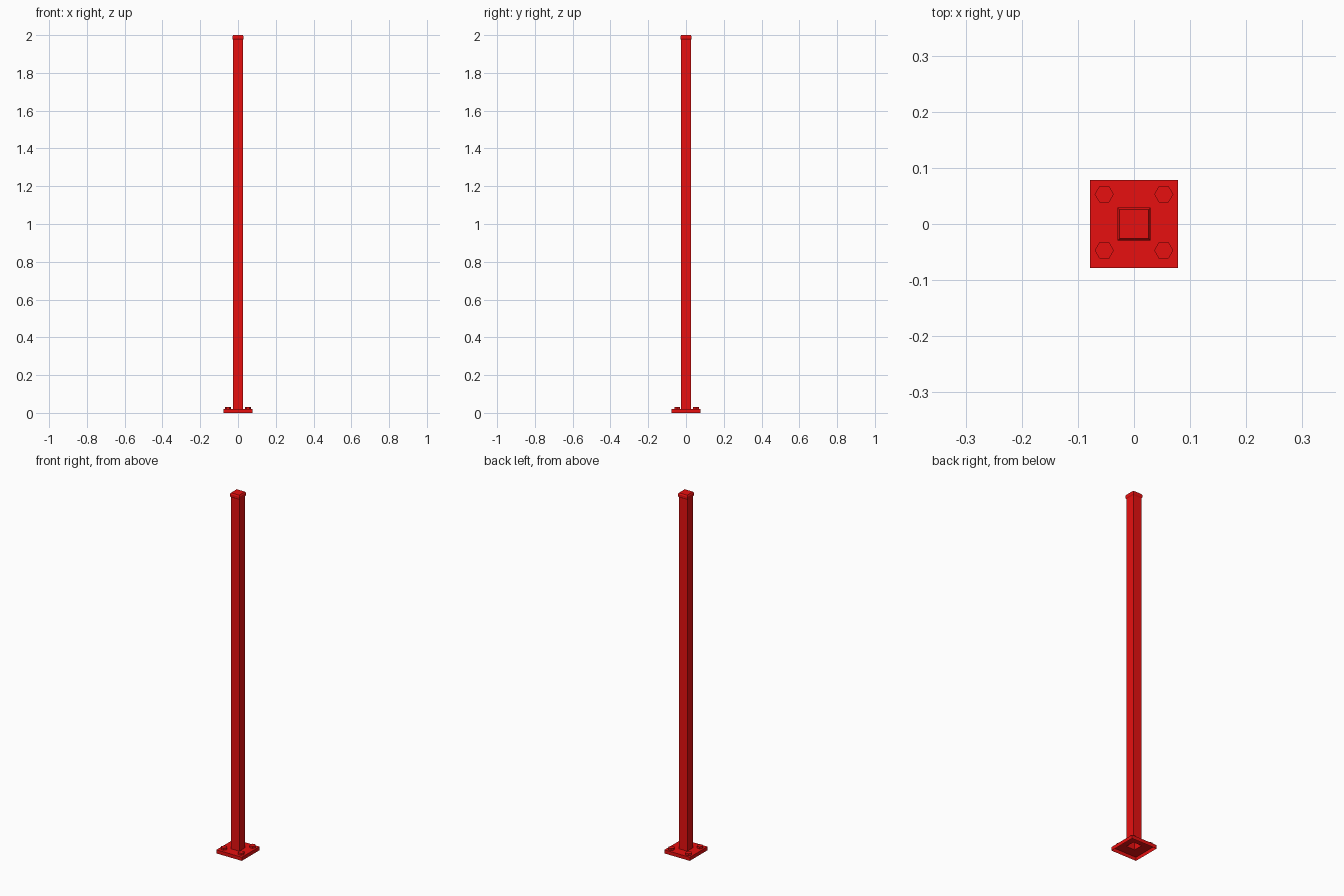
import bpy, bmesh
from math import cos, sin, pi

if "Cube" in bpy.data.objects:
    bpy.data.objects.remove(bpy.data.objects["Cube"])

red = bpy.data.materials.new("red_paint")
red.diffuse_color = (0.8, 0.005, 0.005, 1)
red.use_nodes = True
red.node_tree.nodes["Principled BSDF"].inputs["Base Color"].default_value = red.diffuse_color


def loft(name, rings, sides=4, phase=pi / 4, centre=(0, 0), top=False, bottom=False):
    """Join (radius, z) polygon rings into a flat-faced part."""
    bm = bmesh.new()
    loops = []
    for r, z in rings:
        loops.append([bm.verts.new((centre[0] + r * cos(phase + 2 * pi * i / sides),
                                    centre[1] + r * sin(phase + 2 * pi * i / sides), z))
                      for i in range(sides)])
    for a, b in zip(loops, loops[1:]):
        for i in range(sides):
            j = (i + 1) % sides
            bm.faces.new((a[i], a[j], b[j], b[i]))
    if bottom:
        bm.faces.new(loops[0][::-1])
    if top:
        bm.faces.new(loops[-1])
    mesh = bpy.data.meshes.new(name)
    bm.to_mesh(mesh)
    bm.free()
    mesh.materials.append(red)
    ob = bpy.data.objects.new(name, mesh)
    bpy.context.collection.objects.link(ob)
    return ob


def square(profile):
    """Turn half widths into corner radii."""
    return [(h * 2 ** 0.5, z) for h, z in profile]


# base plate, open underneath, with a hole where the hollow post stands
loft("base_plate", square([(0.078, 0), (0.078, 0.02), (0.026, 0.02)]))

# hollow square post
loft("post", square([(0.026, 0.02), (0.026, 1.98)]))

# chamfered end cap
loft("end_cap", square([(0.026, 1.975), (0.0295, 1.981), (0.0295, 1.993), (0.0255, 2.0)]),
     top=True, bottom=True)

# hexagonal bolt heads in the four corners
for x in (-0.053, 0.053):
    for y in (-0.047, 0.053):
        loft("bolt_head", [(0.017, 0.02), (0.017, 0.031)], sides=6, phase=0,
             centre=(x, y), top=True)
